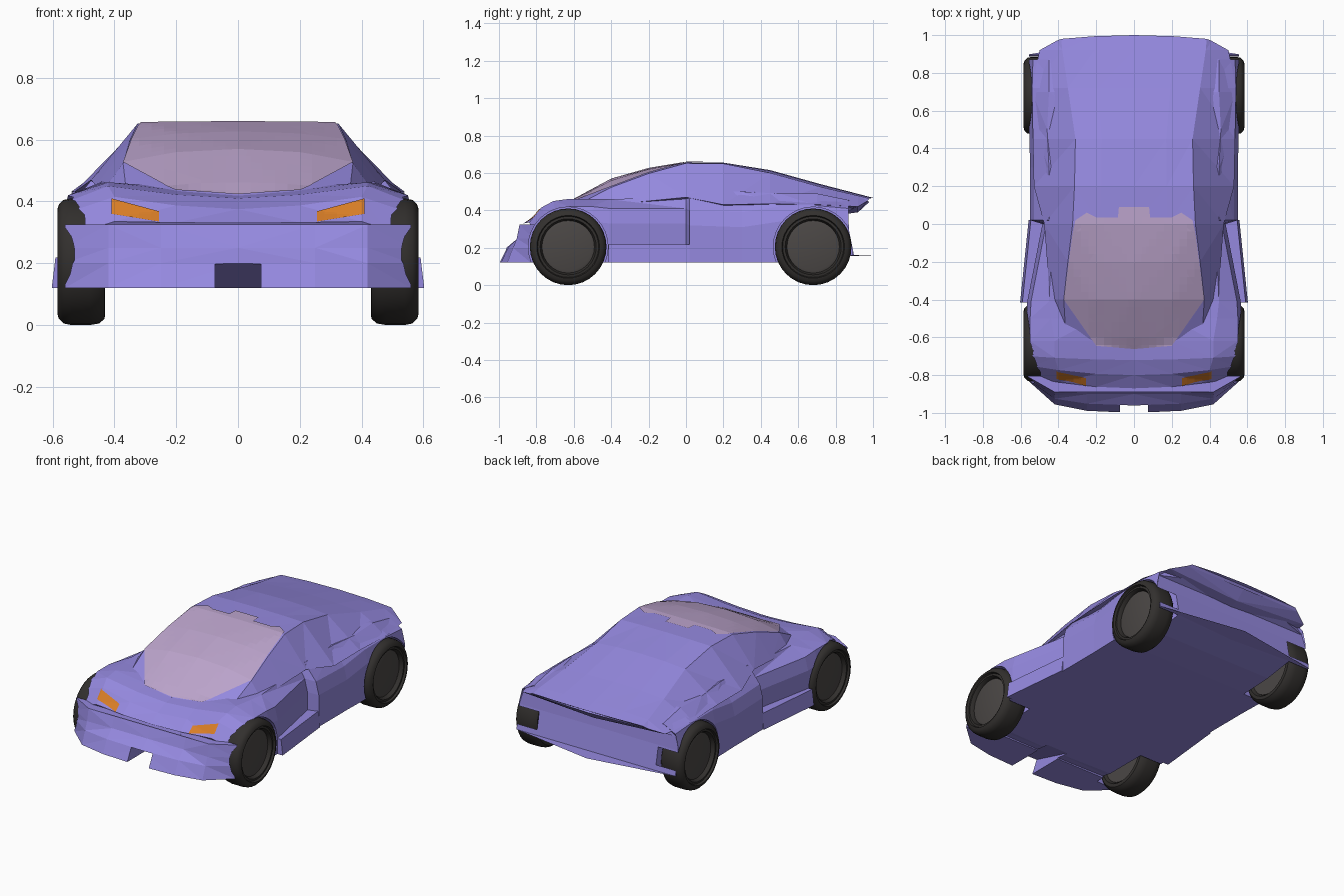
import bpy, bmesh, math
from mathutils import Vector
from mathutils.bvhtree import BVHTree

if "Cube" in bpy.data.objects:
    bpy.data.objects.remove(bpy.data.objects["Cube"])


def mat(name, rgb):
    m = bpy.data.materials.new(name)
    m.diffuse_color = (*rgb, 1)
    m.use_nodes = True
    m.node_tree.nodes["Principled BSDF"].inputs["Base Color"].default_value = m.diffuse_color
    return m


PAINT = mat("violet paint", (0.30, 0.25, 0.74))
GLASS = mat("pink tinted glass", (0.50, 0.37, 0.60))
RUBBER = mat("tyre rubber", (0.032, 0.029, 0.027))
RIM = mat("dark rim", (0.07, 0.063, 0.06))
LAMP = mat("orange lamp", (0.70, 0.21, 0.02))
trees = []


def finish(bm, name, material, recalc=True):
    if recalc:
        bmesh.ops.recalc_face_normals(bm, faces=bm.faces)
    me = bpy.data.meshes.new(name)
    bm.to_mesh(me)
    bm.free()
    ob = bpy.data.objects.new(name, me)
    bpy.context.collection.objects.link(ob)
    if material:
        me.materials.append(material)
    return ob


def loft(name, halves, material=PAINT):
    """Skin half rings (mirrored in x, first and last point at x=0) into a closed solid."""
    bm = bmesh.new()
    rings = []
    for half in halves:
        full = list(half) + [(-x, y, z) for x, y, z in reversed(half) if x > 1e-6]
        rings.append([bm.verts.new(p) for p in full])
    n = len(rings[0])
    for a, b in zip(rings, rings[1:]):
        for i in range(n):
            j = (i + 1) % n
            bm.faces.new((a[i], a[j], b[j], b[i]))
    for r in (rings[0], rings[-1]):         # caps as strips between mirror pairs
        bm.faces.new((r[0], r[1], r[-1]))
        for i in range(1, n // 2 - 1):
            bm.faces.new((r[i], r[i + 1], r[-i - 1], r[-i]))
        bm.faces.new((r[n // 2 - 1], r[n // 2], r[n // 2 + 1]))
    bmesh.ops.triangulate(bm, faces=bm.faces)
    bmesh.ops.recalc_face_normals(bm, faces=bm.faces)
    trees.append(BVHTree.FromBMesh(bm))
    return finish(bm, name, material)


def prism(name, outline, to3d, lo, hi, material=PAINT):
    """Extrude a flat outline between two depths."""
    bm = bmesh.new()
    a = [bm.verts.new(to3d(p, lo)) for p in outline]
    b = [bm.verts.new(to3d(p, hi)) for p in outline]
    n = len(a)
    bm.faces.new(a)
    bm.faces.new(b)
    for i in range(n):
        j = (i + 1) % n
        bm.faces.new((a[i], a[j], b[j], b[i]))
    return finish(bm, name, material)


def decal(name, outline, direction, material, step=0.04):
    """Lay a thin plate with a 2D outline on the bodywork along a direction."""
    d = Vector(direction)
    k = 1 if abs(d.z) > 0.5 else 2          # second axis of the outline
    bm = bmesh.new()
    vs = []
    for u, v in outline:
        p = [u, 0, 0]
        p[k] = v
        vs.append(bm.verts.new(p))
    bm.faces.new(vs)
    bmesh.ops.triangulate(bm, faces=bm.faces)
    for axis in (0, k):
        for i in range(-30, 30):
            co, no = Vector((0, 0, 0)), Vector((0, 0, 0))
            co[axis], no[axis] = i * step, 1
            bmesh.ops.bisect_plane(bm, geom=bm.verts[:] + bm.edges[:] + bm.faces[:],
                                   plane_co=co, plane_no=no)
    for v in bm.verts:
        start = v.co - d * 3
        hits = [h for h in (t.ray_cast(start, d) for t in trees) if h[0]]
        if hits:
            v.co = min(hits, key=lambda h: h[3])[0] - d * 0.005
    for f in bm.faces:
        f.normal_update()
        if f.normal.dot(d) > 0:
            f.normal_flip()
    return finish(bm, name, material, recalc=False)


def span(me):
    return [max(v.co[i] for v in me.vertices) - min(v.co[i] for v in me.vertices)
            for i in range(3)] if len(me.vertices) else [0, 0, 0]


def cut(ob, cutter):
    """Subtract a cutter, trying another solver if the solid is lost."""
    before = span(ob.data)
    for solver in ('EXACT', 'MANIFOLD', 'FLOAT'):
        m = ob.modifiers.new("cut", 'BOOLEAN')
        m.operation, m.solver, m.object = 'DIFFERENCE', solver, cutter
        dg = bpy.context.evaluated_depsgraph_get()
        me = bpy.data.meshes.new_from_object(ob.evaluated_get(dg))
        ob.modifiers.clear()
        if all(a > .85 * b for a, b in zip(span(me), before)):
            ob.data = me
            break
    ob.data.materials.clear()
    ob.data.materials.append(PAINT)


# Lower body: y, centre z, fender x, fender z, side x, side z, floor z, edge bow
BODY = [
    (-0.87, .33, .40, .335, .50, .31, .14, .06),
    (-0.80, .375, .40, .415, .555, .37, .13, .05),
    (-0.72, .41, .42, .45, .57, .40, .12, .02),
    (-0.62, .425, .42, .462, .57, .42, .12, 0),
    (-0.50, .44, .44, .46, .57, .42, .12, 0),
    (-0.41, .44, .45, .46, .565, .41, .12, 0),
    (0.00, .44, .43, .47, .485, .41, .12, 0),
    (0.02, .46, .45, .50, .55, .40, .12, 0),
    (0.30, .50, .45, .50, .55, .39, .12, 0),
    (0.50, .50, .46, .49, .555, .42, .12, 0),
    (0.70, .49, .45, .49, .56, .425, .13, 0),
    (0.87, .44, .45, .455, .555, .41, .155, 0),
    (0.99, .41, .38, .41, .555, .39, .16, -.09)]
rings = []
for y, zc, xp, zp, xs, zs, zf, bow in BODY:
    prof = [(0, zc), (.2, zc + .3 * (zp - zc)), (xp, zp), (xs - .02, zs),
            (xs, zs - .08), (xs, zf), (0, zf)]
    tilt = .2 if y > .95 else 0
    rings.append([(x, y + bow * (x / .55) ** 2 - tilt * (z - .16), z) for x, z in prof])
body = loft("lower_body", rings)

# Cabin and fastback deck: y, centre z, roof edge x, z, foot x, z, underside z
CABIN = [
    (-0.66, .42, .20, .42, .30, .40, .36),
    (-0.60, .457, .24, .445, .36, .42, .36),
    (-0.40, .565, .372, .523, .44, .43, .36),
    (-0.20, .622, .35, .597, .46, .45, .36),
    (0.00, .655, .325, .652, .475, .47, .36),
    (0.20, .655, .315, .65, .53, .43, .36),
    (0.45, .615, .31, .60, .535, .435, .36),
    (0.72, .54, .35, .525, .54, .43, .36),
    (0.92, .488, .38, .478, .50, .42, .39),
    (1.00, .467, .385, .463, .41, .45, .445)]
cabin = loft("cabin_and_deck", [
    [(0, y, zt), (xr * .55, y - .006 * (y > .95), zt - .25 * (zt - zr)),
     (xr, y - .02 * (y > .95), zr), (xf, y - .03 * (y > .95), zf), (0, y - .02 * (y > .95), zb)]
    for y, zt, xr, zr, xf, zf, zb in CABIN])

# Front bumper, stacked upward: z, y at centre, y at corner, y at side
BUMPER = [(.12, -1.0, -.955, -.83), (.20, -.96, -.925, -.825),
          (.25, -.90, -.905, -.82), (.325, -.87, -.89, -.81)]
bumper = loft("front_bumper", [
    [(0, yc, z), (.25, yc + .25 * (yk - yc), z), (.42, yk, z), (.56, ys, z),
     (.56, -.77, z), (0, -.77, z)] for z, yc, yk, ys in BUMPER])

# Cutters for wheel arches and the front channel
cutters = []
for y in (-.63, .68):
    for s in (-1, 1):
        arch = [(y + .213 * math.cos(a * math.pi / 16), .205 + .213 * math.sin(a * math.pi / 16))
                for a in range(32)]
        cutters.append(prism("arch_cutter", arch, lambda p, d: (d, p[0], p[1]),
                             s * .415, s * .75, None))
cutters.append(prism("channel_cutter",
                     [(-1.05, .05), (-1.05, .205), (-.965, .2), (-.65, .11), (-.65, .05)],
                     lambda p, d: (d, p[0], p[1]), -.075, .075, None))
for ob in (body, cabin, bumper):
    for c in cutters:
        cut(ob, c)
for c in cutters:
    bpy.data.objects.remove(c)

# Side skirts flaring forward below the doors
for s, side in ((-1, "left"), (1, "right")):
    prism(side + "_skirt", [(.40, -.415), (.603, -.415), (.558, .02), (.40, .02)],
          lambda p, d: (s * (p[0] - (.012 if d > .2 else 0)), p[1], d), .12, .218)

# Windscreen and headlamps
half = [(.08, .09), (.085, .035), (.20, .035), (.25, .06), (.31, .02),
        (.325, -.05), (.372, -.40), (.20, -.645)]
decal("windscreen", half + [(0, -.662)] + [(-x, y) for x, y in reversed(half)],
      (0, 0, -1), GLASS)
lamp = [(.255, .335), (.41, .36), (.41, .41), (.255, .368)]
for s, side in ((-1, "left"), (1, "right")):
    decal(side + "_headlamp", [(s * x, z) for x, z in lamp], (0, 1, 0), LAMP)


def lathe(name, profile, s, y, material, seg=32):
    """Spin an (x, radius) profile about the axle."""
    bm = bmesh.new()
    vs = [bm.verts.new((s * x, y, .205 + r)) for x, r in profile]
    es = [bm.edges.new(e) for e in zip(vs, vs[1:])]
    bmesh.ops.spin(bm, geom=vs + es, cent=(0, y, .205), axis=(1, 0, 0),
                   angle=2 * math.pi, steps=seg, use_duplicate=False)
    bmesh.ops.remove_doubles(bm, verts=bm.verts, dist=1e-4)
    ob = finish(bm, name, material)
    bpy.ops.object.select_all(action='DESELECT')
    ob.select_set(True)
    bpy.context.view_layer.objects.active = ob
    bpy.ops.object.shade_smooth_by_angle(angle=math.radians(35))


# Wheels
TYRE = [(.45, .15), (.43, .165), (.432, .185), (.45, .2), (.48, .205), (.54, .205),
        (.565, .2), (.58, .185), (.585, .168), (.572, .163), (.574, .15), (.555, .14), (.45, .15)]
HUB = [(.445, 0), (.445, .151), (.55, .142), (.556, .125), (.552, 0)]
for y, end in ((-.63, "front"), (.68, "rear")):
    for s, side in ((-1, "left"), (1, "right")):
        lathe(f"{end}_{side}_tyre", TYRE, s, y, RUBBER)
        lathe(f"{end}_{side}_rim", HUB, s, y, RIM)
